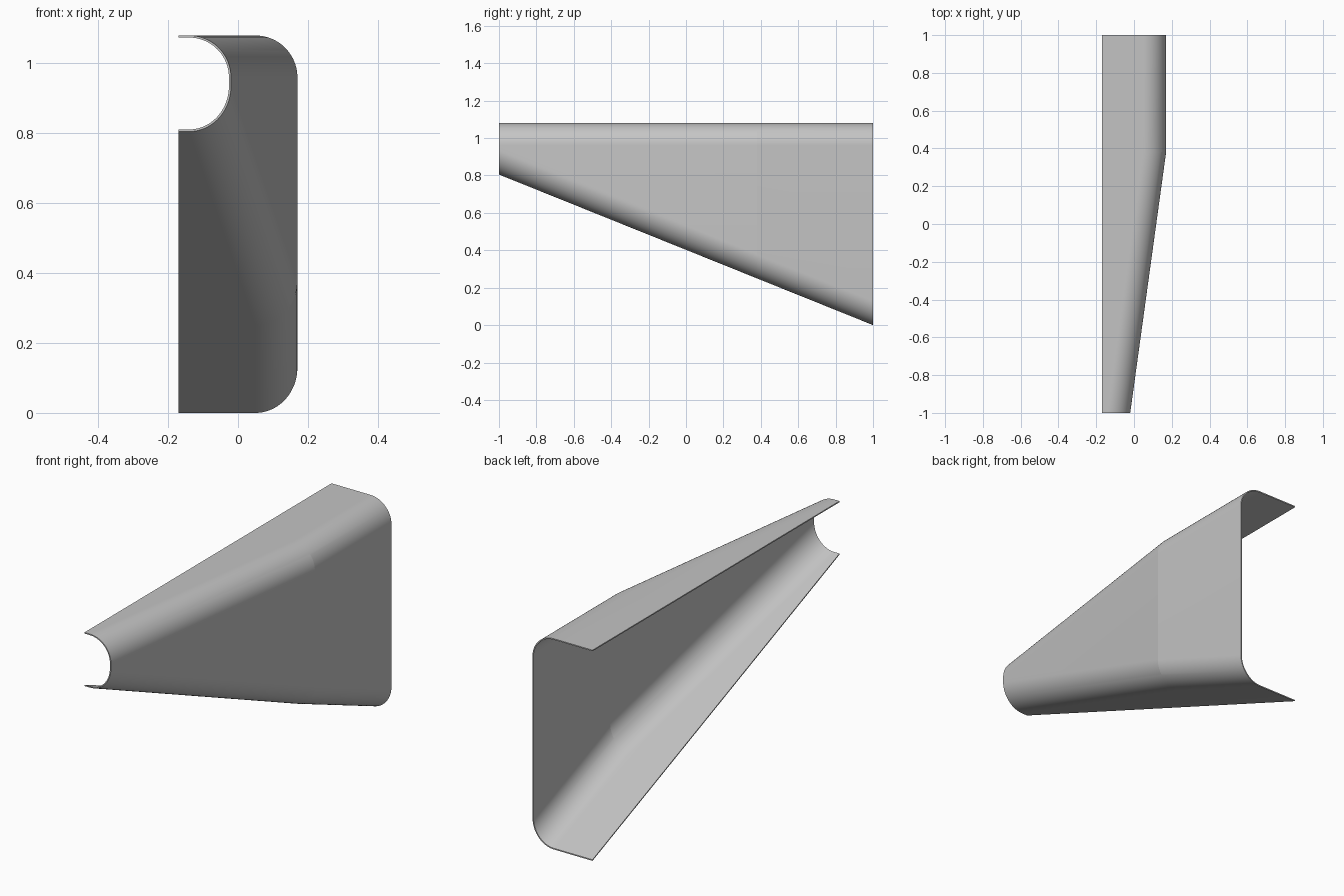
import bpy
import bmesh
from math import sin, cos, pi, radians

cube = bpy.data.objects.get("Cube")
if cube:
    bpy.data.objects.remove(cube, do_unlink=True)

OPEN_X = -0.17      # free edges of both flanges
TOP_Z = 1.08
R_TOP, R_LOW = 0.12, 0.13
WALL = 0.006
STEPS = 24          # segments in each rounded corner


def channel_line(web_x, low_z, inset):
    """C-shaped line from the top free edge round to the bottom one."""
    x, top, low = web_x - inset, TOP_Z - inset, low_z + inset
    rx, rt, rl = R_TOP - inset, R_TOP - inset, R_LOW - inset
    pts = [(OPEN_X, top)]
    for i in range(STEPS + 1):
        a = pi / 2 * (1 - i / STEPS)
        pts.append((x - rx + rx * cos(a), top - rt + rt * sin(a)))
    for i in range(STEPS + 1):
        a = -pi / 2 * i / STEPS
        pts.append((x - rx + rx * cos(a), low + rl + rl * sin(a)))
    pts.append((OPEN_X, low))
    return pts


# Light grey sheet
grey = bpy.data.materials.new("light grey")
grey.use_nodes = True
grey.diffuse_color = (0.55, 0.55, 0.55, 1)
grey.node_tree.nodes["Principled BSDF"].inputs["Base Color"].default_value = grey.diffuse_color

# Closed wall sections at the narrow end, the bend and the tall end
bm = bmesh.new()
rings = []
for y, web_x in ((-1, -0.02), (0.38, 0.17), (1, 0.17)):
    low_z = 0.805 * (1 - y) / 2
    outline = channel_line(web_x, low_z, 0) + channel_line(web_x, low_z, WALL)[::-1]
    rings.append([bm.verts.new((x, y, z)) for x, z in outline])

# Skin between sections
n = len(rings[0])
for a, b in zip(rings, rings[1:]):
    for i in range(n):
        j = (i + 1) % n
        bm.faces.new((a[i], a[j], b[j], b[i]))

# End rims
for ring in (rings[0], rings[-1]):
    for i in range(n // 2 - 1):
        bm.faces.new((ring[i], ring[i + 1], ring[n - 2 - i], ring[n - 1 - i]))

bmesh.ops.recalc_face_normals(bm, faces=bm.faces)
mesh = bpy.data.meshes.new("tapered_channel")
bm.to_mesh(mesh)
bm.free()
mesh.materials.append(grey)
channel = bpy.data.objects.new("tapered_channel", mesh)
bpy.context.collection.objects.link(channel)

# Smooth corners, crisp bend and rims
mesh.shade_smooth()
mesh.set_sharp_from_angle(angle=radians(6))
